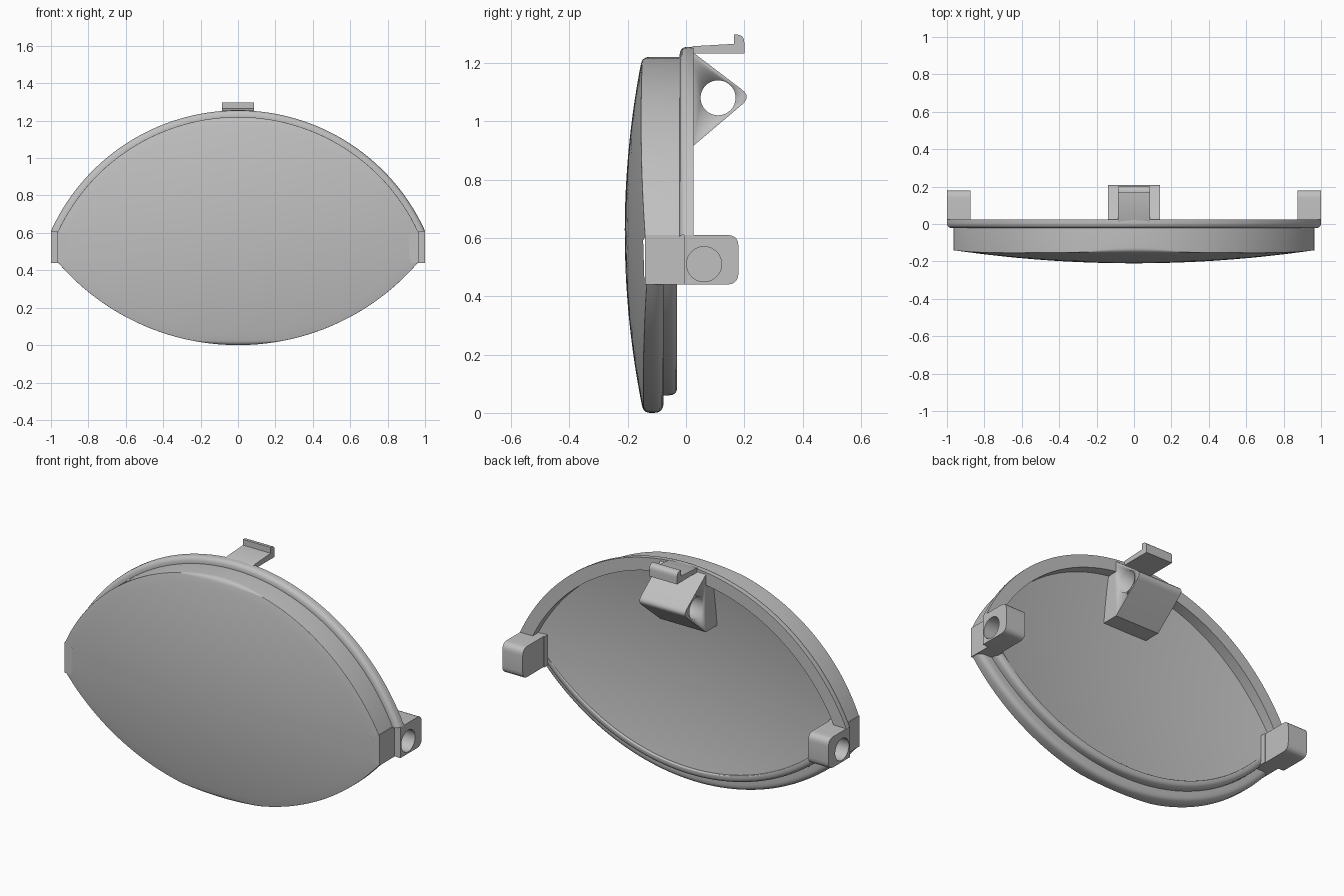
import bpy, bmesh, math
from mathutils import Vector

cube = bpy.data.objects.get("Cube")
if cube:
    bpy.data.objects.remove(cube, do_unlink=True)

grey = bpy.data.materials.new("plain grey")
grey.use_nodes = True
grey.diffuse_color = (0.53, 0.53, 0.53, 1)
grey.node_tree.nodes["Principled BSDF"].inputs["Base Color"].default_value = (0.53, 0.53, 0.53, 1)


def finish(name, bm, angle=35):
    bmesh.ops.remove_doubles(bm, verts=bm.verts, dist=0.0001)
    bmesh.ops.recalc_face_normals(bm, faces=bm.faces)
    mesh = bpy.data.meshes.new(name)
    bm.to_mesh(mesh)
    bm.free()
    mesh.materials.append(grey)
    ob = bpy.data.objects.new(name, mesh)
    bpy.context.collection.objects.link(ob)
    bpy.ops.object.select_all(action='DESELECT')
    ob.select_set(True)
    bpy.context.view_layer.objects.active = ob
    bpy.ops.object.shade_smooth_by_angle(angle=math.radians(angle))
    return ob


def rounded(corners, closed=True, steps=6):
    """Round each (a, b, radius) corner; every corner gives the same point count."""
    out, count = [], len(corners)
    for i, (a, b, r) in enumerate(corners):
        p = Vector((a, b))
        if not closed and i in (0, count - 1):
            out.append(p)
            continue
        before = Vector(corners[i - 1][:2]) - p
        after = Vector(corners[(i + 1) % count][:2]) - p
        s, e = p + before.normalized() * r, p + after.normalized() * r
        for k in range(steps):
            t = k / (steps - 1)
            out.append(s * (1 - t) ** 2 + p * 2 * t * (1 - t) + e * t * t)
    return out


def prism(name, corners, x0, x1):
    """Extrude a rounded side profile (y, z, radius) from x0 to x1."""
    bm = bmesh.new()
    pts = rounded(corners)
    pts = [p for i, p in enumerate(pts) if (p - pts[i - 1]).length > 0.0001]
    face = bm.faces.new([bm.verts.new((x0, p.x, p.y)) for p in pts])
    ext = bmesh.ops.extrude_face_region(bm, geom=[face])
    moved = [g for g in ext["geom"] if isinstance(g, bmesh.types.BMVert)]
    bmesh.ops.translate(bm, verts=moved, vec=(x1 - x0, 0, 0))
    bm.faces.new([v for v in face.verts]) if not face.is_valid else None
    return finish(name, bm)


def drill(ob, y, z, radius, x0, x1):
    """Cut a round hole along x."""
    ring = [(y + radius * math.cos(k * math.tau / 40), z + radius * math.sin(k * math.tau / 40), 0)
            for k in range(40)]
    cutter = prism("hole_cutter", ring, x0, x1)
    cutter.hide_render = True
    mod = ob.modifiers.new("hole", 'BOOLEAN')
    mod.operation, mod.solver, mod.object = 'DIFFERENCE', 'EXACT', cutter
    bpy.context.view_layer.objects.active = ob
    bpy.ops.object.modifier_apply(modifier=mod.name)
    bpy.data.objects.remove(cutter, do_unlink=True)


# Lens-shaped cover: two arcs with short flat ends
HALF, TOP_R, TOP_Z, LOW_R = 0.965, 1.063, 0.157, 1.269
MID, THICK, N, RINGS = 0.62, 0.122, 57, 14


def dome(x, z):
    return -0.21 + 0.07 * (x / HALF) ** 2 + 0.06 * ((z - MID) / 0.6) ** 2


def arc_point(upper, t, inset):
    r = (TOP_R if upper else LOW_R) - inset
    a = t * math.asin((HALF - inset) / r)
    z = TOP_Z + r * math.cos(a) if upper else LOW_R - r * math.cos(a)
    return r * math.sin(a), z


def column(upper, t):
    """Wall section at one station, from front dome edge to inner dome edge."""
    e = dome(*arc_point(upper, t, 0))
    soft = 0.002 + 0.022 * max(0, 1 - (t / 0.22) ** 2)  # front edge softens at mid-span
    if upper:
        inner = 0.035
        mids = [(0, e, soft), (0, -0.022, 0), (-0.035, -0.022, 0.03),
                (-0.035, 0.025, 0), (inner, 0.025, 0)]
    else:
        inner = 0.1
        mids = [(0, e, soft), (0, -0.077, 0.034), (0.06, -0.077, 0),
                (0.06, -0.03, 0.03), (inner, -0.03, 0.006)]
    front = dome(*arc_point(upper, t, 0.05))
    back = dome(*arc_point(upper, t, inner)) + THICK
    pts = []
    for inset, y in rounded([(0.05, front, 0)] + mids + [(inner, back, 0)], closed=False):
        x, z = arc_point(upper, t, inset)
        pts.append((x, y, z))
    return pts


bm = bmesh.new()
ts = [1 - 2 * k / (N - 1) for k in range(N)]
cols = [column(True, t) for t in ts] + [column(False, -t) for t in ts]
cols = [[bm.verts.new(p) for p in col] for col in cols]
total = len(cols)
for i in range(total):
    a, b = cols[i], cols[(i + 1) % total]
    if i % N != N - 1:
        for k in range(len(a) - 1):
            bm.faces.new((a[k], b[k], b[k + 1], a[k + 1]))
for end, lift in ((0, 0), (-1, THICK)):
    ring = [col[end] for col in cols]
    edge = [v.co.copy() for v in ring]
    for j in range(1, RINGS):
        s = 1 - j / RINGS
        new = []
        for p in edge:
            x, z = p.x * s, MID - 0.08 + (p.z - MID + 0.08) * s
            new.append(bm.verts.new((x, dome(x, z) + lift, z)))
        for i in range(total):
            k = (i + 1) % total
            bm.faces.new((ring[i], ring[k], new[k], new[i]))
        ring = new
    bm.faces.new(ring)
finish("cover_shell", bm)

# End walls and pivot blocks with blind holes
for side, sx in (("left", 1), ("right", -1)):
    prism(side + "_end_wall", [(-0.141, 0.44, 0), (0, 0.44, 0), (0, 0.61, 0), (-0.141, 0.61, 0)],
          sx * 0.87, sx * HALF)
    block = prism(side + "_pivot_block",
                  [(-0.006, 0.44, 0), (0.18, 0.44, 0.04), (0.18, 0.61, 0.04), (-0.006, 0.61, 0)],
                  sx * 0.875, sx * 1.0)
    drill(block, 0.062, 0.51, 0.06, sx * 0.9, sx * 1.1)

# Centre bracket with a through hole
bracket = prism("centre_bracket",
                [(-0.11, 0.915, 0), (0.025, 0.915, 0), (0.224, 1.084, 0.04),
                 (0.025, 1.235, 0), (0.005, 1.235, 0), (0.005, 1.18, 0), (-0.08, 1.16, 0)],
                -0.14, 0.14)
drill(bracket, 0.11, 1.08, 0.06, -0.3, 0.3)

# Hooked tab at the top
prism("top_latch_tab",
      [(0.01, 1.232, 0), (0.2, 1.232, 0), (0.2, 1.297, 0.028), (0.165, 1.297, 0),
       (0.165, 1.265, 0), (0.025, 1.257, 0), (0.01, 1.25, 0)], -0.085, 0.085)
